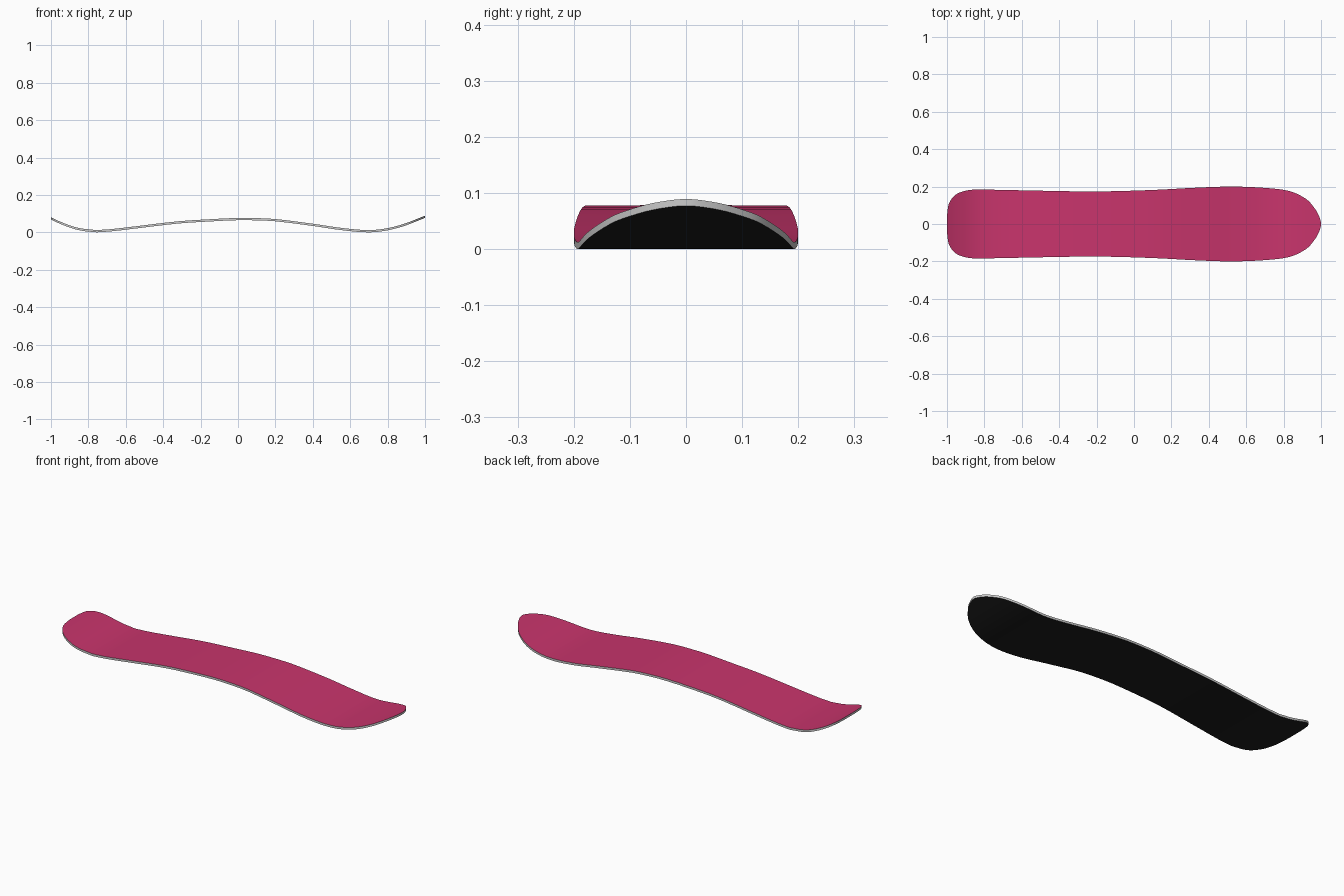
import bpy, bmesh, math

if "Cube" in bpy.data.objects:
    bpy.data.objects.remove(bpy.data.objects["Cube"])

THICK = 0.012
# half outline (x, half width) from tail centre to nose centre
OUTLINE = [(-1, 0), (-0.998, 0.06), (-0.987, 0.115), (-0.952, 0.158), (-0.89, 0.18),
           (-0.82, 0.184), (-0.5, 0.178), (-0.2, 0.174), (0.1, 0.182), (0.35, 0.195),
           (0.53, 0.2), (0.7, 0.193), (0.83, 0.176), (0.92, 0.134), (0.97, 0.078), (0.992, 0.035), (1, 0)]
# camber of the base (x, z)
CAMBER = [(-1, 0.068), (-0.95, 0.045), (-0.88, 0.019), (-0.82, 0.006), (-0.76, 0), (-0.68, 0.005),
          (-0.55, 0.020), (-0.32, 0.047), (-0.15, 0.058), (0, 0.065), (0.1, 0.064), (0.2, 0.059),
          (0.4, 0.034), (0.55, 0.012), (0.69, 0), (0.78, 0.007), (0.88, 0.031), (1, 0.077)]


def slopes(pts):
    n = len(pts)
    return [(pts[min(i + 1, n - 1)][1] - pts[max(i - 1, 0)][1]) /
            (pts[min(i + 1, n - 1)][0] - pts[max(i - 1, 0)][0]) for i in range(n)]


def camber(x, m=slopes(CAMBER)):
    """Smooth height of the base at x."""
    i = 0
    while i < len(CAMBER) - 2 and x > CAMBER[i + 1][0]:
        i += 1
    (x0, z0), (x1, z1) = CAMBER[i], CAMBER[i + 1]
    h = x1 - x0
    t = (x - x0) / h
    z = ((2*t**3 - 3*t*t + 1) * z0 + (t**3 - 2*t*t + t) * h * m[i]
         + (3*t*t - 2*t**3) * z1 + (t**3 - t*t) * h * m[i + 1])
    return max(z, 0)


def smooth_outline(steps=5):
    """Chord-scaled spline through the outline, mirrored past both ends."""
    p = [(OUTLINE[1][0], -OUTLINE[1][1])] + OUTLINE + [(OUTLINE[-2][0], -OUTLINE[-2][1])]
    d = [math.dist(p[i], p[i + 1]) for i in range(len(p) - 1)]
    out = []
    for i in range(1, len(p) - 2):
        for s in range(steps):
            t, q = s / steps, []
            for k in (0, 1):
                v = d[i]
                ma = (p[i + 1][k] - p[i - 1][k]) / (d[i - 1] + v) * v
                mb = (p[i + 2][k] - p[i][k]) / (v + d[i + 1]) * v
                q.append((2*t**3 - 3*t*t + 1) * p[i][k] + (t**3 - 2*t*t + t) * ma
                         + (3*t*t - 2*t**3) * p[i + 1][k] + (t**3 - t*t) * mb)
            out.append((max(-1, min(1, q[0])), max(q[1], 0)))
    return out + [OUTLINE[-1]]


def material(name, color):
    m = bpy.data.materials.new(name)
    m.diffuse_color = (*color, 1)
    m.use_nodes = True
    m.node_tree.nodes["Principled BSDF"].inputs["Base Color"].default_value = m.diffuse_color
    return m


def finish(name, bm, mat=None):
    bmesh.ops.remove_doubles(bm, verts=bm.verts, dist=1e-5)
    me = bpy.data.meshes.new(name)
    bm.to_mesh(me)
    bm.free()
    ob = bpy.data.objects.new(name, me)
    bpy.context.collection.objects.link(ob)
    if mat:
        me.materials.append(mat)
    bpy.context.view_layer.objects.active = ob
    ob.select_set(True)
    bpy.ops.object.shade_smooth_by_angle(angle=math.radians(35))
    ob.select_set(False)


def sheet(name, lift, up, mat):
    """Full-width skin spanning the outline."""
    bm = bmesh.new()
    rows = [[bm.verts.new((x, w * k / 4, camber(x) + lift)) for k in range(-4, 5)] for x, w in edge]
    for a, b in zip(rows, rows[1:]):
        for k in range(8):
            f = [a[k], b[k], b[k + 1], a[k + 1]]
            bm.faces.new(f if up else f[::-1])
    finish(name, bm, mat)


edge = smooth_outline()
sheet("top_sheet", THICK, True, material("magenta", (0.58, 0.035, 0.15)))
sheet("base", 0, False, material("black", (0.012, 0.012, 0.012)))

# sidewall running around the whole rim
bm = bmesh.new()
loop = edge[::-1] + [(x, -w) for x, w in edge[1:-1]]
low = [bm.verts.new((x, y, camber(x))) for x, y in loop]
high = [bm.verts.new((x, y, camber(x) + THICK)) for x, y in loop]
for i in range(len(loop)):
    j = (i + 1) % len(loop)
    bm.faces.new((low[i], low[j], high[j], high[i]))
finish("sidewall", bm)
